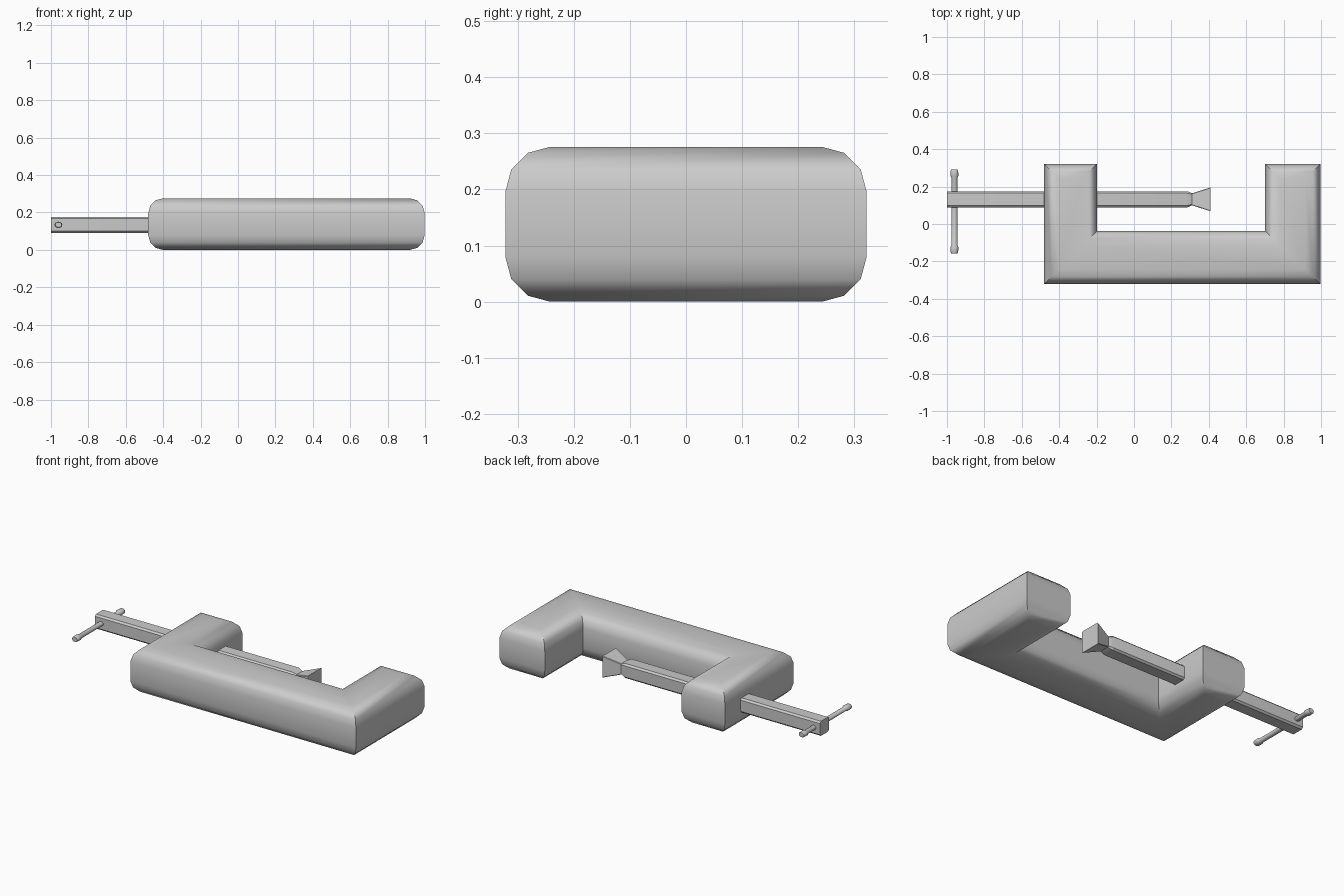
import bpy, bmesh, math

if "Cube" in bpy.data.objects:
    bpy.data.objects.remove(bpy.data.objects["Cube"])

CY, CZ = 0.132, 0.134  # screw axis


def finish(name, bm, angle):
    bmesh.ops.recalc_face_normals(bm, faces=bm.faces)
    me = bpy.data.meshes.new(name)
    bm.to_mesh(me)
    bm.free()
    ob = bpy.data.objects.new(name, me)
    bpy.context.collection.objects.link(ob)
    bpy.ops.object.select_all(action='DESELECT')
    ob.select_set(True)
    bpy.context.view_layer.objects.active = ob
    bpy.ops.object.shade_smooth_by_angle(angle=math.radians(angle))
    return ob


def loft(name, rings, angle):
    """Skin a closed tube through rings of equal point count, capped at both ends."""
    bm = bmesh.new()
    vs = [[bm.verts.new(p) for p in r] for r in rings]
    n = len(vs[0])
    for a, b in zip(vs, vs[1:]):
        for i in range(n):
            j = (i + 1) % n
            bm.faces.new((a[i], a[j], b[j], b[i]))
    bm.faces.new(vs[0])
    bm.faces.new(vs[-1])
    return finish(name, bm, angle)


# U-shaped frame: mitred outline, rounded along its top and bottom rims
X0, X1, X2, X3 = -0.48, -0.197, 0.70, 0.998
Y0, Y1, Y2 = -0.322, -0.037, 0.322
H, R = 0.276, 0.08


def outline(d, z):
    a, b, c, e = X0 + d, X1 - d, X2 + d, X3 - d
    lo, mid, hi = Y0 + d, Y1 - d, Y2 - d
    return [(a, lo, z), (e, lo, z), (e, hi, z), (c, hi, z),
            (c, mid, z), (b, mid, z), (b, hi, z), (a, hi, z)]


arc = [(R * (1 - math.sin(t)), R * (1 - math.cos(t)))
       for t in (math.radians(k) for k in (0, 30, 60, 90))]
rings = [outline(d, z) for d, z in arc]
rings += [outline(d, H - z) for d, z in reversed(arc)]
loft("frame", rings, 40)


# Chamfered square section across the screw axis
def square(x, h, c):
    k = h - c
    return [(x, CY + u, CZ + v) for u, v in
            ((h, -k), (h, k), (k, h), (-k, h), (-h, k), (-h, -k), (-k, -h), (k, -h))]


# Screw bar with tapered tip
loft("screw_bar", [square(-1.0, 0.043, 0.010), square(0.285, 0.043, 0.010),
                   square(0.312, 0.032, 0.006)], 25)

# Flared pressing pad
loft("pressure_pad", [square(0.310, 0.032, 0.003), square(0.410, 0.064, 0.003)], 25)


# Sliding handle with thicker end knobs
def oval(y, r, n=12):
    return [(-0.96 + r * math.cos(2 * math.pi * i / n), y,
             CZ + 0.8 * r * math.sin(2 * math.pi * i / n)) for i in range(n)]


half = [(0.224, 0.017), (0.219, 0.020), (0.190, 0.021), (0.180, 0.016)]
mid_y = 0.067
loft("handle", [oval(mid_y - d, r) for d, r in half] +
     [oval(mid_y + d, r) for d, r in reversed(half)], 40)
